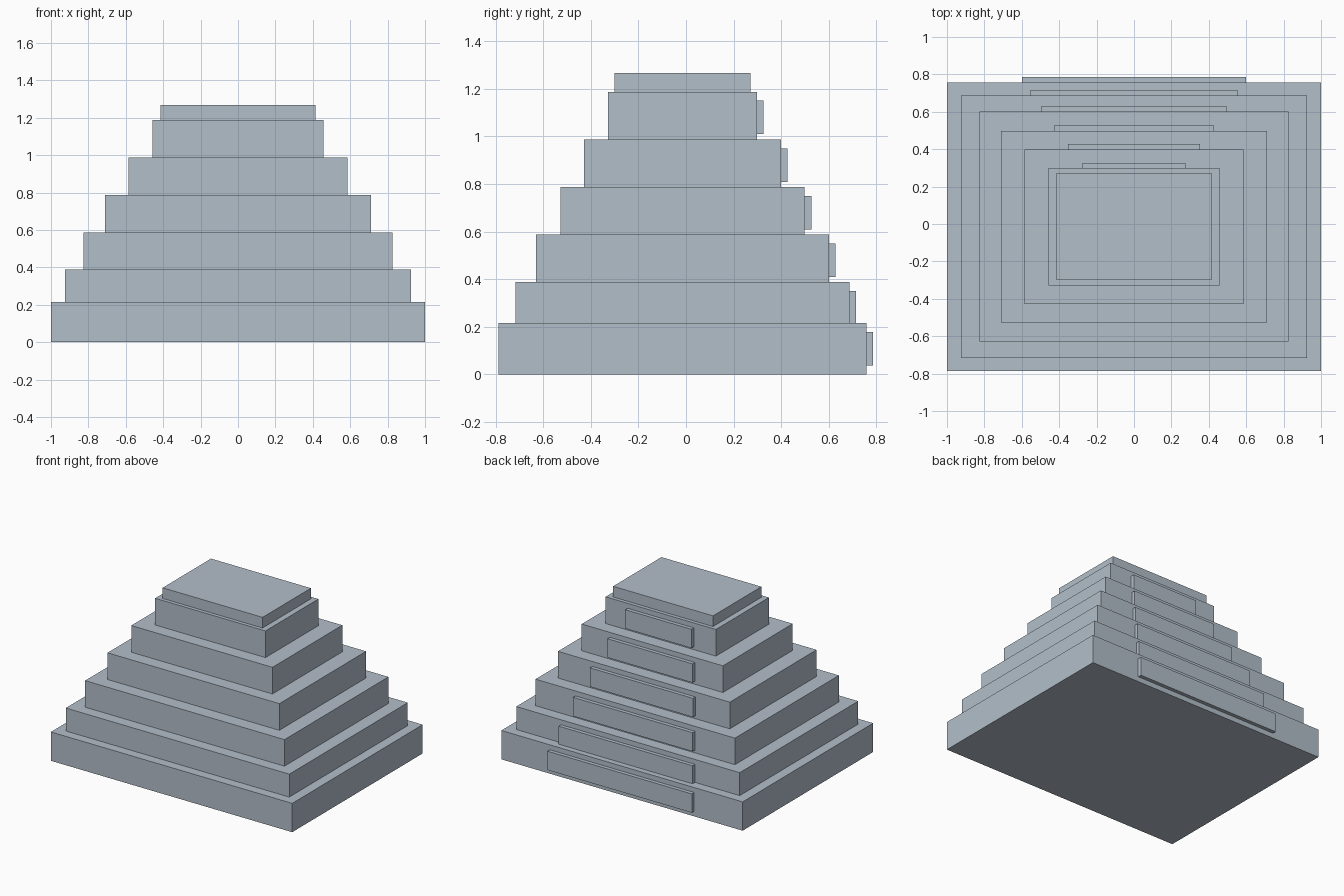
import bpy

default = bpy.data.objects.get("Cube")
if default:
    bpy.data.objects.remove(default, do_unlink=True)

# Single blue-grey stone colour
stone = bpy.data.materials.new("blue_grey_stone")
stone.use_nodes = True
colour = (0.45, 0.52, 0.59, 1)
stone.diffuse_color = colour
stone.node_tree.nodes["Principled BSDF"].inputs["Base Color"].default_value = colour


def box(name, half_width, back, front, bottom, top):
    """Flat-shaded block, symmetric in x, between the given y and z limits."""
    bpy.ops.mesh.primitive_cube_add(
        size=1, location=(0, (back + front) / 2, (bottom + top) / 2))
    obj = bpy.context.object
    obj.name = name
    obj.scale = (2 * half_width, back - front, top - bottom)
    bpy.ops.object.transform_apply(location=False, rotation=False, scale=True)
    obj.data.materials.append(stone)


# Stacked tiers: half width, half depth, top height, half width of back panel
CENTRE_Y = -0.0145
PANEL_DEPTH = 0.028
PANEL_HEIGHT = 0.141
TIERS = [
    (1.0, 0.772, 0.216, 0.598),
    (0.926, 0.701, 0.388, 0.555),
    (0.826, 0.615, 0.587, 0.496),
    (0.712, 0.513, 0.787, 0.427),
    (0.585, 0.413, 0.987, 0.352),
    (0.457, 0.313, 1.187, 0.275),
    (0.414, 0.286, 1.267, None),
]

bottom = 0
for i, (half_width, half_depth, top, panel) in enumerate(TIERS, 1):
    back = CENTRE_Y + half_depth
    name = f"tier_{i}" if panel else "top_slab"
    box(name, half_width, back, CENTRE_Y - half_depth, bottom, top)
    # Raised panel on the back face, slightly below the tier's top edge
    if panel:
        panel_top = top - 0.037
        box(f"back_panel_{i}", panel, back + PANEL_DEPTH, back - 0.005,
            panel_top - PANEL_HEIGHT, panel_top)
    bottom = top
